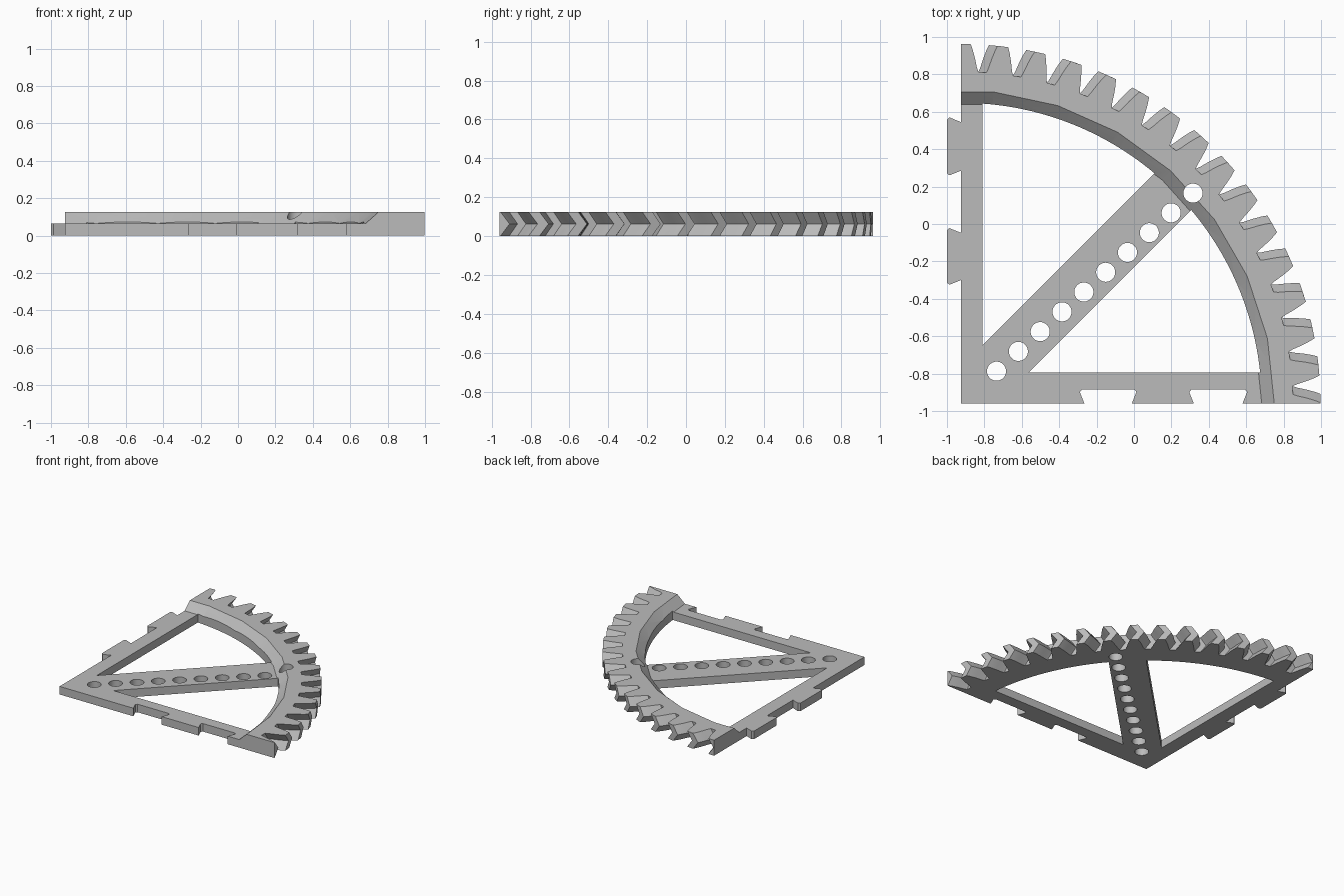
import bpy, bmesh
from math import radians, cos, sin, pi

cube = bpy.data.objects.get("Cube")
if cube:
    bpy.data.objects.remove(cube)

CX, CY = -0.925, -0.96          # gear centre, at the corner of the sector
THICK, FRAME = 0.125, 0.065     # rim and frame heights
INNER, RIM_TOP = 1.608, 1.675   # inner rim radius below and above the slope
PITCH, TWIST = 6, 0.7           # tooth spacing and herringbone twist, degrees

grey = bpy.data.materials.new("plain_grey")
grey.use_nodes = True
COLOUR = (0.5, 0.5, 0.5, 1)
grey.diffuse_color = COLOUR
grey.node_tree.nodes["Principled BSDF"].inputs["Base Color"].default_value = COLOUR


def polar(r, deg):
    return CX + r * cos(radians(deg)), CY + r * sin(radians(deg))


def loft(name, layers):
    """Solid through a stack of (outline, z) layers with equal point counts."""
    bm = bmesh.new()
    rings = [[bm.verts.new((x, y, z)) for x, y in pts] for pts, z in layers]
    n = len(rings[0])
    for low, high in zip(rings, rings[1:]):
        for i in range(n):
            j = (i + 1) % n
            bm.faces.new((low[i], low[j], high[j], high[i]))
    bm.faces.new(rings[0][::-1])
    bm.faces.new(rings[-1])
    # split the twisted flanks cleanly
    bmesh.ops.triangulate(bm, faces=[f for f in bm.faces if len(f.verts) == 4])
    bmesh.ops.recalc_face_normals(bm, faces=bm.faces)
    mesh = bpy.data.meshes.new(name)
    bm.to_mesh(mesh)
    bm.free()
    mesh.materials.append(grey)
    ob = bpy.data.objects.new(name, mesh)
    bpy.context.collection.objects.link(ob)
    return ob


def combine(target, tool, operation):
    tool.hide_render = True
    mod = target.modifiers.new(tool.name, 'BOOLEAN')
    mod.operation, mod.object, mod.solver = operation, tool, 'EXACT'
    bpy.context.view_layer.objects.active = target
    bpy.ops.object.modifier_apply(modifier=mod.name)
    bpy.data.objects.remove(tool)


def prism(name, pts, z0=-0.1, z1=0.3):
    return loft(name, [(pts, z0), (pts, z1)])


# Toothed disc sector with herringbone teeth
FLANK = [(1.775, 2.3), (1.80, 2.0), (1.85, 1.6), (1.89, 1.22), (1.922, 0.85)]


def gear_outline(twist):
    pts = [(CX - 0.3, CY - 0.3)]
    for k in range(-1, 17):
        mid = k * PITCH + twist
        pts += [polar(r, mid - a) for r, a in FLANK]
        pts += [polar(r, mid + a) for r, a in reversed(FLANK)]
    return pts


gear = loft("gear_sector", [(gear_outline(-TWIST), 0),
                            (gear_outline(TWIST), THICK / 2),
                            (gear_outline(-TWIST), THICK)])

# Trim to a quarter
quarter = [(CX, CY), (CX + 3, CY), (CX + 3, CY + 3), (CX, CY + 3)]
combine(gear, prism("quarter_trim", quarter), 'INTERSECT')

# Faceted slope down from the rim to the thin frame
slope = (RIM_TOP - INNER) / (THICK - FRAME)


def facet_ring(r):
    return [polar(r, 12 * i) for i in range(30)]


combine(gear, loft("rim_slope", [
    (facet_ring(INNER), FRAME),
    (facet_ring(RIM_TOP + slope * 0.1), THICK + 0.1)]), 'DIFFERENCE')

# Two windows either side of the diagonal bar
OFFSET = 0.1975                 # bar edge offset measured along an axis


def window(name, bar, side):
    """Window traced along the straight bar, the rim arc and the diagonal."""
    swing = pi / 4
    reach = (INNER ** 2 - bar ** 2) ** 0.5
    half = OFFSET / 2 ** 0.5
    a0 = math_angle(bar / INNER)
    a1 = swing - math_angle(half / INNER)
    arc = [(INNER * cos(a0 + (a1 - a0) * i / 30), INNER * sin(a0 + (a1 - a0) * i / 30))
           for i in range(1, 31)]
    pts = [(bar + OFFSET, bar), (reach, bar)] + arc
    if side == "left":
        pts = [(y, x) for x, y in pts][::-1]
    return prism(name, [(CX + x, CY + y) for x, y in pts])


def math_angle(ratio):
    from math import asin
    return asin(ratio)


combine(gear, window("front_window", 0.167, "front"), 'DIFFERENCE')
combine(gear, window("side_window", 0.115, "left"), 'DIFFERENCE')

# Row of holes along the diagonal bar
for i in range(10):
    hx, hy = -0.735 + 0.1167 * i, -0.787 + 0.1058 * i
    ring = [(hx + 0.051 * cos(2 * pi * k / 48), hy + 0.051 * sin(2 * pi * k / 48))
            for k in range(48)]
    combine(gear, prism("bar_hole", ring), 'DIFFERENCE')

# Matching dovetail notches (front edge) and tabs (side edge)
for a, b in ((0.635, 0.938), (1.22, 1.53)):
    tail = [(a + 0.025, -0.04), (a + 0.025, 0), (a, 0.062), (a + 0.012, 0.075),
            (b - 0.012, 0.075), (b, 0.062), (b - 0.025, 0), (b - 0.025, -0.04)]
    combine(gear, prism("notch", [(CX + u, CY + v) for u, v in tail]), 'DIFFERENCE')
    combine(gear, prism("tab", [(CX - v, CY + u) for u, v in tail], 0, FRAME), 'UNION')

# Smooth only the round holes and arc
bpy.ops.object.select_all(action='DESELECT')
gear.select_set(True)
bpy.context.view_layer.objects.active = gear
bpy.ops.object.shade_smooth_by_angle(angle=radians(10))
